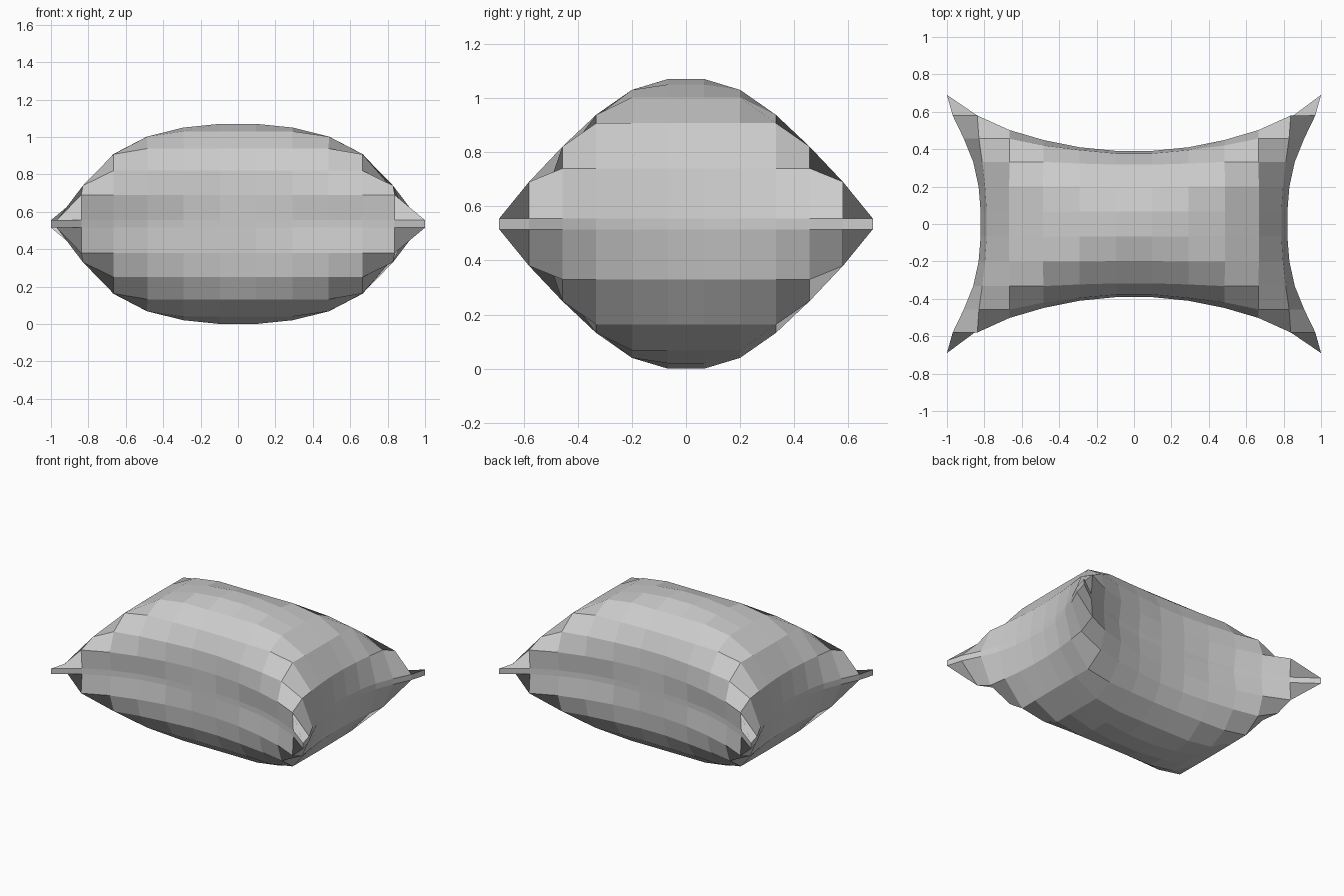
import bpy, bmesh

if "Cube" in bpy.data.objects:
    bpy.data.objects.remove(bpy.data.objects["Cube"])

# Quarter-pillow profiles, listed from the seam (0) to the middle (5)
N = 11
X_MID = [.82, .785, .67, .488, .292, .097]   # x of columns along the middle row
X_END = [1.0, .838, .665, .485, .292, .097]  # x of columns towards the corners
Y_MID = [.39, .385, .365, .31, .197, .067]
Y_END = [.69, .58, .457, .332, .2, .067]
Z_COL = [.02, .205, .372, .467, .515, .535]  # height allowed by distance from the short ends
Z_ROW = [.02, .155, .285, .403, .495, .535]  # height allowed by distance from the long sides
PULL_X = [1, .83, .5, .22, .06, 0]           # how the corner stretch fades along each seam
PULL_Y = [1, .6, .33, .13, .03, 0]


def point(i, j, side):
    a, b = min(i, N - i), min(j, N - j)
    wx, wy = PULL_X[max(0, b - a)], PULL_Y[max(0, a - b)]
    x = X_MID[a] + (X_END[a] - X_MID[a]) * wx
    y = Y_MID[b] + (Y_END[b] - Y_MID[b]) * wy
    z = min(Z_COL[a], Z_ROW[b])
    return (x if i > N / 2 else -x, y if j > N / 2 else -y, .535 + side * z)


bm = bmesh.new()
panels = {}
# Top and bottom cloth panels
for side in (1, -1):
    g = [[bm.verts.new(point(i, j, side)) for j in range(N + 1)] for i in range(N + 1)]
    panels[side] = g
    for i in range(N):
        for j in range(N):
            bm.faces.new((g[i][j], g[i + 1][j], g[i + 1][j + 1], g[i][j + 1]))

# Narrow seam strip joining the panels
rim = ([(k, 0) for k in range(N)] + [(N, k) for k in range(N)]
       + [(N - k, N) for k in range(N)] + [(0, N - k) for k in range(N)])
for (a, b), (c, d) in zip(rim, rim[1:] + rim[:1]):
    bm.faces.new((panels[-1][a][b], panels[-1][c][d], panels[1][c][d], panels[1][a][b]))

bmesh.ops.recalc_face_normals(bm, faces=bm.faces)
mesh = bpy.data.meshes.new("pillow")
bm.to_mesh(mesh)
bm.free()
bpy.context.collection.objects.link(bpy.data.objects.new("pillow", mesh))
